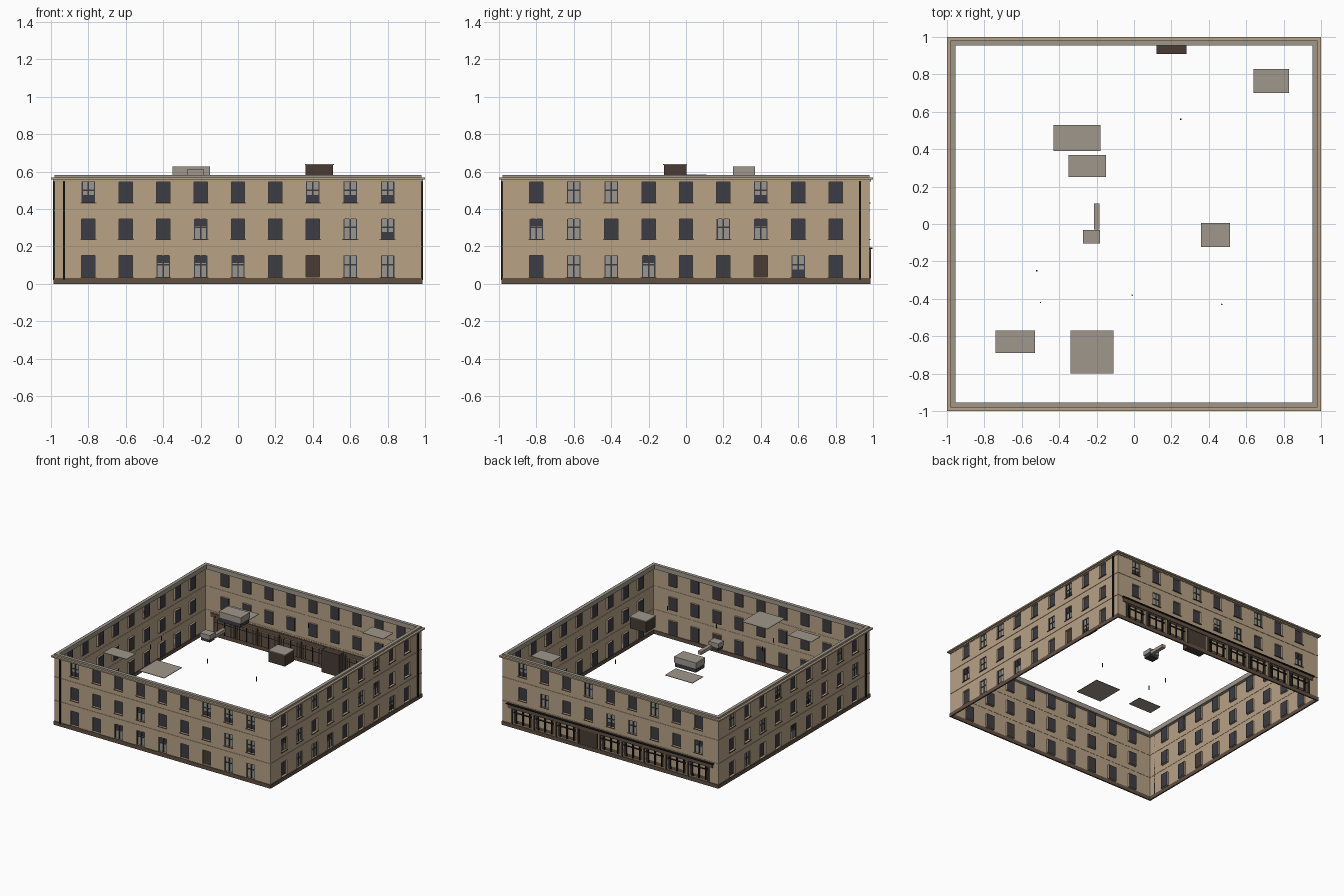
import bpy
import bmesh
from mathutils import Matrix, Vector
from math import pi

if "Cube" in bpy.data.objects:
    bpy.data.objects.remove(bpy.data.objects["Cube"], do_unlink=True)


def material(name, r, g, b):
    m = bpy.data.materials.new(name)
    m.use_nodes = True
    m.diffuse_color = (r, g, b, 1)
    m.node_tree.nodes["Principled BSDF"].inputs["Base Color"].default_value = (r, g, b, 1)
    return m


TAN = material("tan stone", .48, .36, .24)
BROWN = material("brown base", .12, .08, .055)
DARK = material("dark brown", .065, .045, .034)
GLASS = material("dark glass", .045, .045, .058)
BLIND = material("pale blind", .32, .31, .27)
GREY = material("roof grey", .35, .31, .26)
BLACK = material("black metal", .014, .013, .013)

SIDES = ["front", "left", "back", "right"]   # successive quarter turns
W = .98                                      # wall plane distance
BAYS = [(i - 4) / 5 for i in range(9)]
HALF = .036
ROWS = [(.035, .152), (.24, .345), (.435, .545)]


def finish(name, bm, mats, turn=0):
    bm.transform(Matrix.Rotation(turn * pi / 2, 4, "Z"))
    me = bpy.data.meshes.new(name)
    bm.to_mesh(me)
    bm.free()
    for m in mats:
        me.materials.append(m)
    ob = bpy.data.objects.new(name, me)
    bpy.context.scene.collection.objects.link(ob)
    return ob


def boxes(name, spans, mat, turn=0):
    """One object made of boxes, each given as (x0, x1, y0, y1, z0, z1)."""
    if not spans:
        return
    bm = bmesh.new()
    for x0, x1, y0, y1, z0, z1 in spans:
        mid = Vector((x0 + x1, y0 + y1, z0 + z1)) / 2
        size = Matrix.Diagonal((x1 - x0, y1 - y0, z1 - z0, 1))
        bmesh.ops.create_cube(bm, size=1, matrix=Matrix.Translation(mid) @ size)
    finish(name, bm, [mat], turn)


def ring(name, inner, outer, z0, z1, mat):
    """Square ring running round the whole building."""
    bm = bmesh.new()
    corners = [(-1, -1), (1, -1), (1, 1), (-1, 1)]
    profile = [(inner, z0), (outer, z0), (outer, z1), (inner, z1)]
    loops = [[bm.verts.new((sx * r, sy * r, z)) for r, z in profile] for sx, sy in corners]
    for i in range(4):
        a, b = loops[i], loops[(i + 1) % 4]
        for j in range(4):
            k = (j + 1) % 4
            bm.faces.new((a[j], b[j], b[k], a[k]))
    bmesh.ops.recalc_face_normals(bm, faces=bm.faces)
    finish(name, bm, [mat])


def wall(name, turn, door, shop):
    """Single wall sheet with recessed window, door and shop cells."""
    bm = bmesh.new()

    def cell(x0, x1, z0, z1, mat=0, depth=0):
        vs = [bm.verts.new((x, -W, z)) for x, z in ((x0, z0), (x1, z0), (x1, z1), (x0, z1))]
        f = bm.faces.new(vs)
        if depth:
            f = bmesh.ops.extrude_discrete_faces(bm, faces=[f])["faces"][0]
            bmesh.ops.translate(bm, verts=f.verts, vec=(0, depth, 0))
            f.material_index = mat

    low = 0
    for row, (z0, z1) in enumerate(ROWS):
        cell(-W, W, low, z0)
        left = -W
        for i, c in enumerate(BAYS):
            half, mat = HALF, 1
            if row == 0 and shop:
                half, mat = .085, 3
            elif row == 0 and i == door:
                mat = 2
            cell(left, c - half, z0, z1)
            cell(c - half, c + half, z0, z1, mat, .015)
            left = c + half
        cell(left, W, z0, z1)
        low = z1
    cell(-W, W, low, .56)
    finish(name, bm, [TAN, GLASS, DARK, BROWN], turn)


# Blinds per side and floor: d none, f full, u upper part, l lower part
BLINDS = {
    "front": ["ddlllddff", "dddlddfud", "uddddduud"],
    "left": ["dffldddud", "lfdddfldd", "dffdddudd"],
    "back": ["", "dfddufddl", "uddfddfdd"],
    "right": ["dfddldfdd", "ddfdduddf", "fddudddfd"],
}
DOORS = {"front": 6, "left": 6, "back": 3, "right": 6}
BLINDS["front"][1] = "dddldd" + "ffd"[:1] + "du"
BLINDS["front"][1] = "dddlddlfd"[:6] + "fud"[1:] + "u"
BLINDS["front"][1] = "dddldddfu"
BLINDS["front"][2] = "udddddudu"[:7] + "uu"

for turn, side in enumerate(SIDES):
    shop = side == "back"
    wall(side + "_wall", turn, DOORS[side], shop)
    sills, blinds, bars = [], [], []
    for row, (z0, z1) in enumerate(ROWS):
        if shop and row == 0:
            continue
        h = z1 - z0
        for i, c in enumerate(BAYS):
            if row == 0 and i == DOORS[side]:
                continue
            sills.append((c - .043, c + .043, -W - .006, -W, z0 - .006, z0))
            kind = BLINDS[side][row][i]
            if kind == "d":
                continue
            b0 = z0 + (h * .35 if kind == "u" else 0)
            b1 = z1 - (h * .35 if kind == "l" else 0)
            blinds.append((c - HALF, c + HALF, -.969, -.966, b0, b1))
            zm = z0 + h * .58
            bars.append((c - .004, c + .004, -.973, -.967, z0, z1))
            bars.append((c - HALF, c + HALF, -.973, -.967, zm - .004, zm + .004))
            for s in (-1, 1):
                e = c + s * (HALF - .003)
                bars.append((e - .003, e + .003, -.973, -.967, z0, z1))
    boxes(side + "_sills", sills, BROWN, turn)
    boxes(side + "_blinds", blinds, BLIND, turn)
    boxes(side + "_window_bars", bars, GLASS, turn)

# Drainpipes
for turn, u in ((0, -.93), (1, .93), (3, .93)):
    boxes(SIDES[turn] + "_drainpipe", [(u - .006, u + .006, -W - .01, -W, .02, .55)], BLACK, turn)

# Shopfront along the ground floor of the back
posts, panels, rails = [], [], []
for i, c in enumerate(BAYS):
    posts.append((c - .1, c - .085, -W - .008, -W + .012, .03, .17))
    if i == DOORS["back"]:
        continue
    panels.append((c - .06, c + .06, -.969, -.966, .06, .145))
    for off in (-.06, 0, .06):
        rails.append((c + off - .004, c + off + .004, -.978, -.964, .035, .152))
    rails.append((c - .085, c + .085, -.978, -.964, .12, .126))
posts.append((.885, .9, -W - .008, -W + .012, .03, .17))
boxes("shop_posts", posts, DARK, 2)
boxes("shop_panels", panels, TAN, 2)
boxes("shop_glazing_bars", rails, BLACK, 2)
boxes("shop_fascia", [(-.93, .93, -W - .008, -W + .008, .155, .186)], BROWN, 2)
boxes("shop_shelf", [(-.94, .94, -W - .018, -W, .186, .194)], BLACK, 2)
boxes("shop_entrance", [(-.28, -.12, -W - .003, -.91, .005, .185)], DARK, 2)

# Horizontal bands round the building
ring("base_band", .975, .986, 0, .03, BROWN)
for n, z in (("lower", .197), ("upper", .39)):
    ring(n + "_string_course", W - .002, W + .003, z, z + .005, TAN)
ring("cornice_bed", .97, .988, .548, .557, TAN)
ring("cornice", .965, 1, .557, .568, TAN)
ring("parapet", .955, .982, .545, .582, GREY)

# Flat roof patches
for n, (x0, x1, y0, y1) in enumerate([(.64, .83, .70, .83), (-.43, -.18, .39, .53),
                                      (-.74, -.53, -.69, -.57), (-.34, -.11, -.80, -.57)]):
    boxes("roof_patch_%d" % (n + 1), [(x0, x1, y0, y1, .542, .546)], GREY)

# Rooftop machines
boxes("large_unit_base", [(-.345, -.155, .255, .365, .545, .58)], GLASS)
boxes("large_unit_body", [(-.35, -.15, .25, .37, .58, .628)], GREY)
boxes("small_unit_base", [(-.268, -.187, -.1, -.035, .55, .575)], GLASS)
boxes("small_unit_body", [(-.272, -.183, -.105, -.032, .575, .61)], GREY)
boxes("duct", [(-.215, -.185, -.03, .11, .558, .584)], GREY)
boxes("stair_hut", [(.362, .508, -.118, .002, .545, .636)], DARK)
boxes("stair_hut_roof", [(.358, .512, -.122, .006, .636, .641)], GREY)

# Vent pipes
for n, (x, y) in enumerate([(.25, .56), (-.52, -.25), (-.5, -.42), (-.01, -.38), (.47, -.43)]):
    bm = bmesh.new()
    bmesh.ops.create_cone(bm, cap_ends=True, segments=8, radius1=.004, radius2=.004, depth=.035,
                          matrix=Matrix.Translation((x, y, .552)))
    finish("vent_pipe_%d" % (n + 1), bm, [BLACK])
